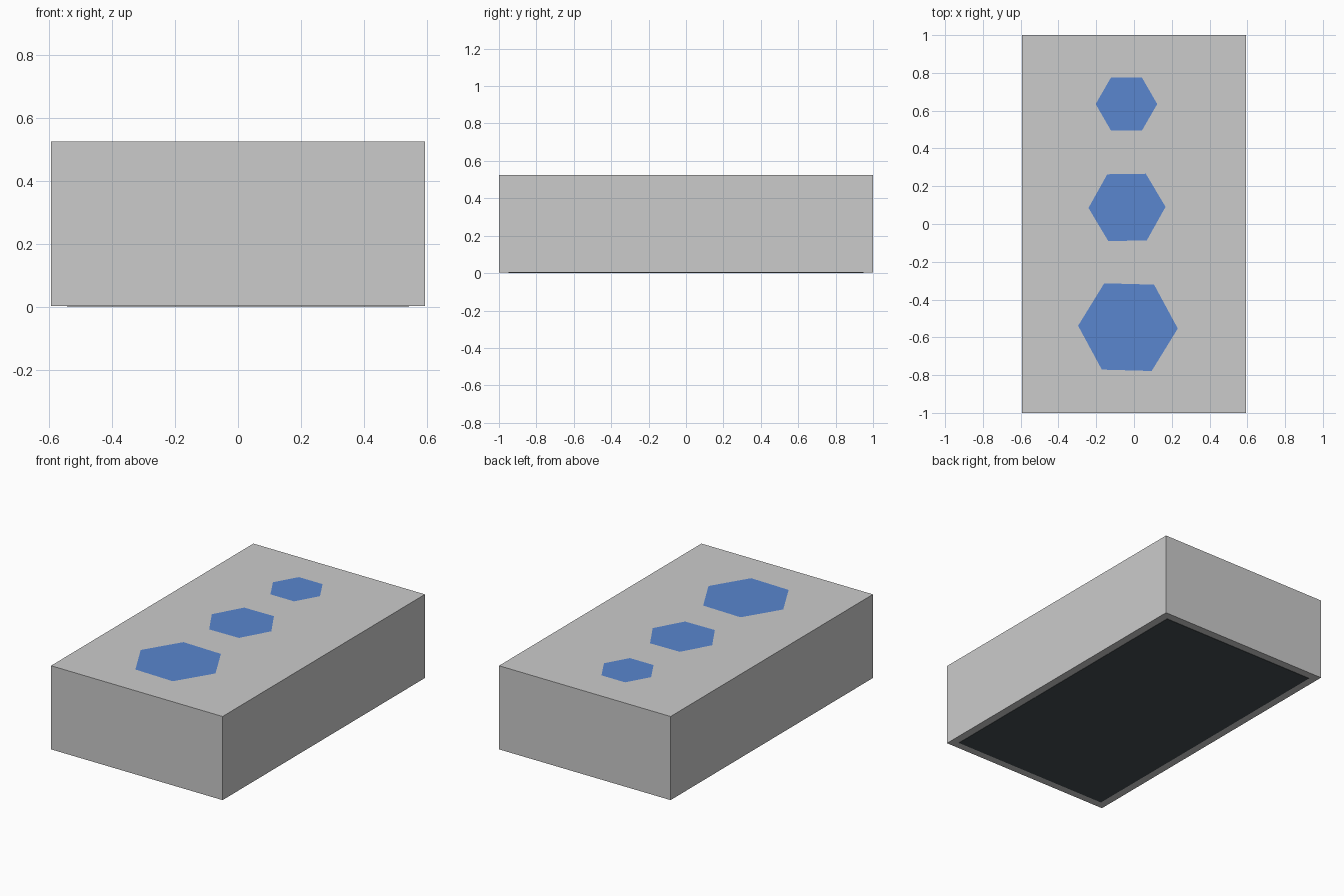
import bpy, math

if "Cube" in bpy.data.objects:
    bpy.data.objects.remove(bpy.data.objects["Cube"])

LENGTH, WIDTH, HEIGHT = 2.0, 1.187, 0.527
SKIN = 0.002  # thickness by which the inlays stand proud


def material(name, colour):
    mat = bpy.data.materials.new(name)
    mat.diffuse_color = colour
    mat.use_nodes = True
    mat.node_tree.nodes["Principled BSDF"].inputs["Base Color"].default_value = mat.diffuse_color
    return mat


def box(name, sx, sy, z0, z1, mat=None):
    bpy.ops.mesh.primitive_cube_add(size=1, location=(0, 0, (z0 + z1) / 2))
    ob = bpy.context.object
    ob.name = name
    ob.scale = (sx, sy, z1 - z0)
    bpy.ops.object.transform_apply(location=False, rotation=False, scale=True)
    if mat:
        ob.data.materials.append(mat)
    return ob


def hexagon(name, x, y, radius, turn, mat):
    # flat face with a corner pointing along x
    bpy.ops.mesh.primitive_circle_add(
        vertices=6, radius=radius, fill_type='NGON',
        location=(x, y, HEIGHT), rotation=(0, 0, math.radians(90 + turn)))
    ob = bpy.context.object
    ob.name = name
    ob.data.materials.append(mat)


blue = material("blue", (0.10, 0.24, 0.62, 1))
slate = material("dark_slate", (0.06, 0.075, 0.085, 1))

# Block body and the inset pad under it
box("body", WIDTH, LENGTH, SKIN, HEIGHT - SKIN)
box("base_pad", WIDTH - 0.1, LENGTH - 0.1, 0, 2 * SKIN, slate)

# Row of hexagons on the top, shrinking towards the back
for name, x, y, r, turn in (
        ("large_hexagon", -0.032, -0.546, 0.264, -1.6),
        ("medium_hexagon", -0.037, 0.088, 0.204, 0.8),
        ("small_hexagon", -0.040, 0.635, 0.163, 0.0)):
    hexagon(name, x, y, r, turn, blue)
